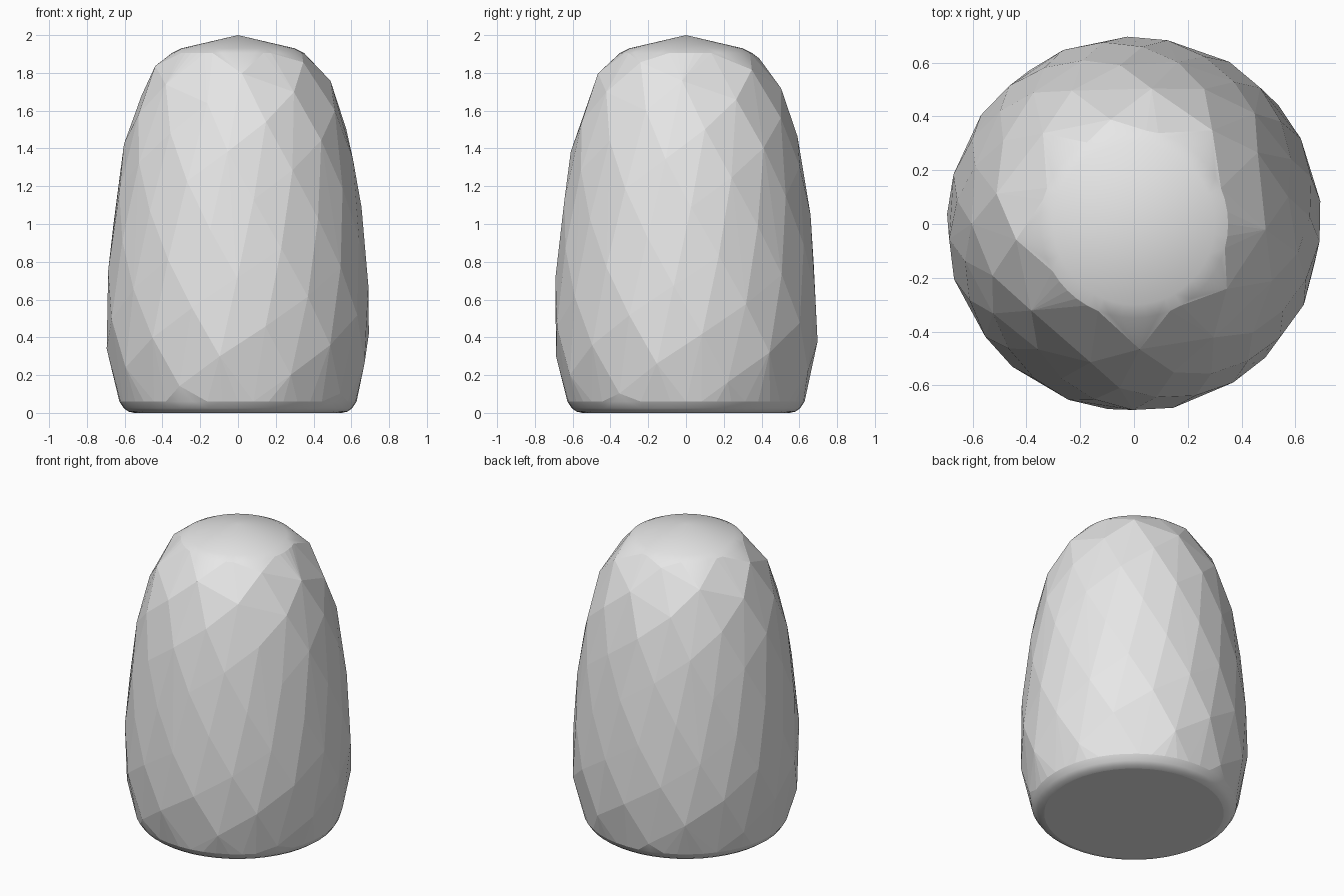
import bpy
import bmesh
from math import radians, cos, sin, pi, sqrt

cube = bpy.data.objects.get("Cube")
if cube:
    bpy.data.objects.remove(cube, do_unlink=True)

# Side profile of the faceted wall: (height, radius)
WALL = [(0.06, 0.63), (0.1, 0.645), (0.2, 0.675), (0.3, 0.695), (0.5, 0.7),
        (0.75, 0.69), (1.05, 0.66), (1.4, 0.61), (1.6, 0.555), (1.75, 0.495),
        (1.84, 0.44), (1.9, 0.37)]
# Round rings of the base and the cap
BASE = [(0, 0.55), (0.007, 0.58), (0.025, 0.605), (0.06, 0.628)]
CAP = [(1.905, 0.35), (1.93, 0.3)]
SEGMENTS = 48
GOLDEN = pi * (3 - sqrt(5))
START, STEP = 0.3, 0.0197


def wall_radius(z):
    for (z0, r0), (z1, r1) in zip(WALL, WALL[1:]):
        if z <= z1:
            return r0 + (r1 - r0) * (z - z0) / (z1 - z0)
    return WALL[-1][1]


def add_point(bm, radius, angle, z):
    bm.verts.new((radius * cos(angle), radius * sin(angle), z))


bm = bmesh.new()

# Facet corners climb the wall in a golden-angle spiral
for i in range(-10, 81):
    z = START + STEP * i
    add_point(bm, wall_radius(z), radians(-98) + GOLDEN * i, z)

# Base and cap rings, and the tip
for z, radius in BASE + CAP:
    for k in range(SEGMENTS):
        add_point(bm, radius, 2 * pi * k / SEGMENTS, z)
add_point(bm, 0, 0, 2)

# Wrap the corners in a convex skin
hull = bmesh.ops.convex_hull(bm, input=bm.verts[:], use_existing_faces=False)
loose = {g for key in ("geom_interior", "geom_unused") for g in hull[key]
         if isinstance(g, bmesh.types.BMVert)}
bmesh.ops.delete(bm, geom=list(loose), context='VERTS')
bmesh.ops.recalc_face_normals(bm, faces=bm.faces[:])

# Flat facets on the wall, smooth rounding at the base and cap
for face in bm.faces:
    z = face.calc_center_median().z
    face.smooth = z > 1.86 or 0.0001 < z < 0.09

mesh = bpy.data.meshes.new("faceted_body")
bm.to_mesh(mesh)
bm.free()

body = bpy.data.objects.new("faceted_body", mesh)
bpy.context.collection.objects.link(body)

# Plain grey colour
grey = bpy.data.materials.new("light_grey")
grey.use_nodes = True
colour = (0.8, 0.8, 0.8, 1)
grey.diffuse_color = colour
grey.node_tree.nodes["Principled BSDF"].inputs["Base Color"].default_value = colour
mesh.materials.append(grey)
